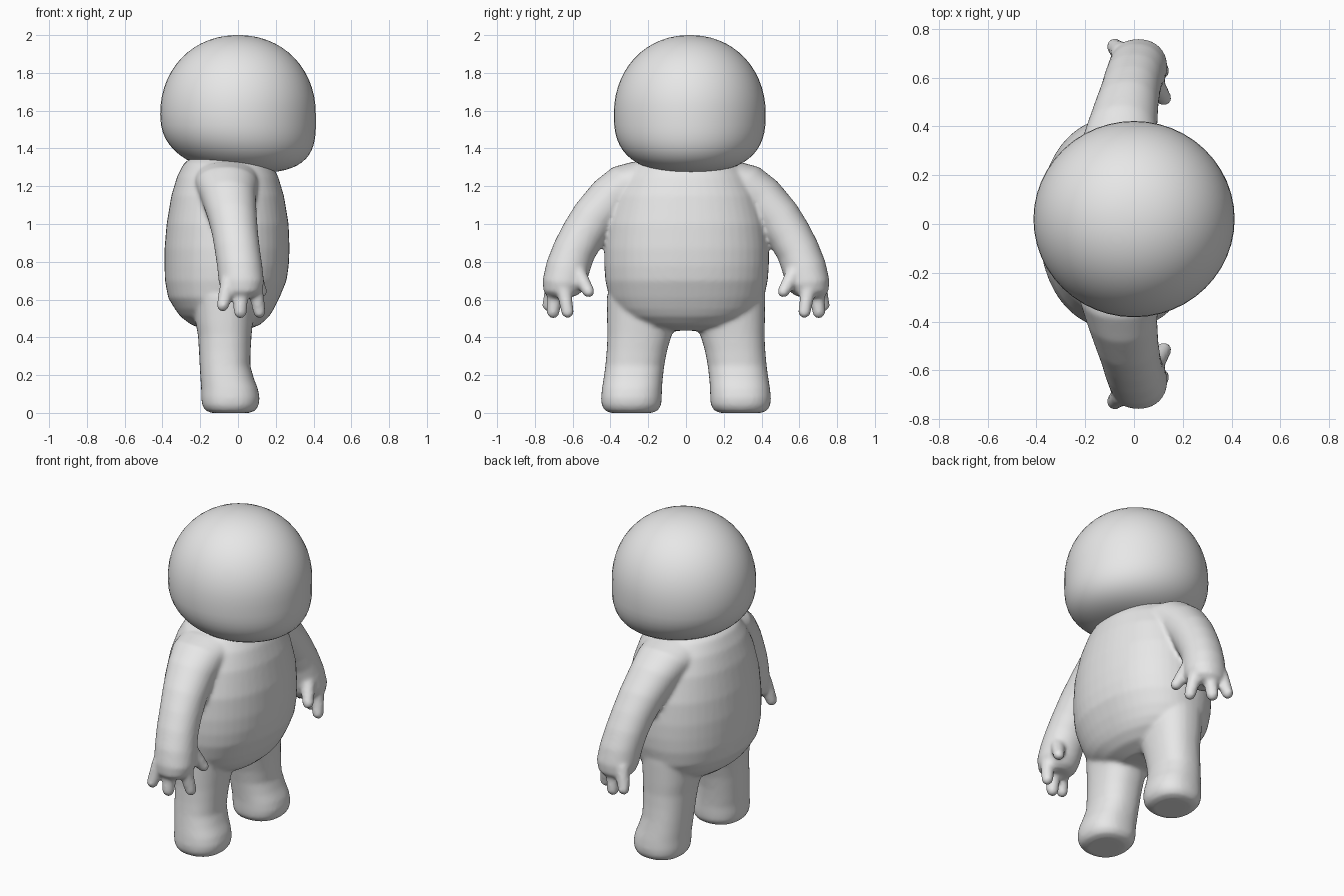
import bpy, bmesh, math
from mathutils import Vector, Matrix

clay = bpy.data.materials.new("grey_clay")
clay.diffuse_color = (0.8, 0.8, 0.8, 1)


def loft(bm, rings, n=32, power=2.0):
    """Skin closed rings: (centre, x radius, side radius, tilt about x)."""
    loops = []
    for c, rx, ry, tilt in rings:
        rot = Matrix.Rotation(tilt, 3, 'X')
        loop = []
        for i in range(n):
            a = 2 * math.pi * i / n
            ca, sa = math.cos(a), math.sin(a)
            x = math.copysign(abs(ca) ** (2 / power), ca) * rx
            y = math.copysign(abs(sa) ** (2 / power), sa) * ry
            loop.append(bm.verts.new(Vector(c) + rot @ Vector((x, y, 0))))
        loops.append(loop)
    faces = [bm.faces.new(loops[0]), bm.faces.new(loops[-1][::-1])]
    for a, b in zip(loops, loops[1:]):
        for i in range(n):
            j = (i + 1) % n
            faces.append(bm.faces.new((a[i], b[i], b[j], a[j])))
    bmesh.ops.recalc_face_normals(bm, faces=faces)


def finger(bm, a, b, r0, r1):
    """Round-ended finger from knuckle a to tip centre b."""
    a, b = Vector(a), Vector(b)
    turn = (b - a).to_track_quat('Z', 'Y').to_matrix().to_4x4()
    d = (b - a).length
    geo = bmesh.ops.create_uvsphere(bm, u_segments=16, v_segments=12, radius=1)
    for v in geo['verts']:
        tip = v.co.z > 0.01
        v.co = v.co * (r1 if tip else r0) + Vector((0, 0, d if tip else 0))
        v.co = a + turn @ v.co


def make_object(name, bm):
    me = bpy.data.meshes.new(name)
    for f in bm.faces:
        f.smooth = True
    bm.to_mesh(me)
    bm.free()
    me.materials.append(clay)
    ob = bpy.data.objects.new(name, me)
    bpy.context.collection.objects.link(ob)
    return ob


# Head: round dome above, flatter chin pushed forward (+x)
bm = bmesh.new()
rings = []
steps = 28
for k in range(steps + 1):
    phi = math.pi * (0.012 + 0.976 * k / steps)
    c, s = math.cos(phi), math.sin(phi)
    p = 2.1 if c > 0 else 2.6
    h = math.copysign(abs(c) ** (2 / p), c)
    r = s ** (2 / p)
    z = 1.58 + h * (0.42 if h > 0 else 0.31)
    shift = 0.07 * h * h if h < 0 else 0
    rings.append(((shift, 0.02, z), 0.412 * r, 0.402 * r, 0))
loft(bm, rings, 48)
make_object("head", bm)

# Body: torso, legs, arms and fingers fused into one soft skin
bm = bmesh.new()
torso = [  # z, centre x, x radius, y radius
    (0.435, -0.06, 0.09, 0.13), (0.465, -0.065, 0.18, 0.26),
    (0.51, -0.07, 0.235, 0.34), (0.55, -0.072, 0.262, 0.38),
    (0.61, -0.075, 0.295, 0.41), (0.70, -0.065, 0.322, 0.43),
    (0.78, -0.06, 0.329, 0.436), (0.87, -0.058, 0.331, 0.436),
    (1.0, -0.055, 0.323, 0.425), (1.15, -0.055, 0.298, 0.385),
    (1.25, -0.055, 0.268, 0.335), (1.32, -0.055, 0.232, 0.28),
    (1.37, -0.055, 0.17, 0.19)]
loft(bm, [((x, 0.003, z), rx, ry, 0) for z, x, rx, ry in torso], 48, 2.2)

leg = [  # z, x, y, x radius, y radius
    (0.0, -0.04, 0.29, 0.10, 0.11), (0.012, -0.04, 0.29, 0.132, 0.14),
    (0.04, -0.04, 0.289, 0.15, 0.158), (0.08, -0.04, 0.289, 0.155, 0.161),
    (0.13, -0.045, 0.286, 0.15, 0.159), (0.18, -0.057, 0.28, 0.142, 0.157),
    (0.25, -0.069, 0.271, 0.134, 0.156), (0.33, -0.07, 0.26, 0.137, 0.16),
    (0.41, -0.07, 0.246, 0.142, 0.17), (0.48, -0.073, 0.232, 0.152, 0.186),
    (0.62, -0.075, 0.22, 0.165, 0.20)]
arm = [  # x, y, z, x radius, in-plane radius, angle of travel below horizontal
    (-0.06, 0.20, 1.225, 0.18, 0.13, 35), (-0.06, 0.30, 1.205, 0.165, 0.13, 42),
    (-0.05, 0.39, 1.14, 0.145, 0.127, 48), (-0.03, 0.485, 1.035, 0.13, 0.121, 54),
    (-0.015, 0.545, 0.945, 0.122, 0.117, 60), (-0.003, 0.592, 0.86, 0.12, 0.114, 66),
    (0.01, 0.625, 0.77, 0.12, 0.117, 75), (0.018, 0.645, 0.69, 0.12, 0.115, 83),
    (0.018, 0.655, 0.64, 0.105, 0.10, 88), (0.018, 0.66, 0.615, 0.07, 0.07, 90)]
fingers = [  # knuckle, tip, radii
    ((0.09, 0.65, 0.67), (0.113, 0.627, 0.535), 0.042, 0.034),
    ((0.015, 0.69, 0.67), (0.012, 0.703, 0.535), 0.044, 0.036),
    ((-0.05, 0.70, 0.69), (-0.08, 0.728, 0.57), 0.044, 0.034),
    ((0.08, 0.575, 0.745), (0.122, 0.516, 0.642), 0.045, 0.033)]
for side in (-1, 1):
    loft(bm, [((x, side * y, z), rx, ry, 0) for z, x, y, rx, ry in leg], 32, 2.3)
    loft(bm, [((x, side * y, z), rx, rn, side * math.radians(90 - a))
              for x, y, z, rx, rn, a in arm], 32, 2.1)
    for (ax, ay, az), (bx, by, bz), r0, r1 in fingers:
        finger(bm, (ax, side * ay, az), (bx, side * by, bz), r0, r1)
body = make_object("body", bm)

fuse = body.modifiers.new("fuse", 'REMESH')
fuse.mode = 'VOXEL'
fuse.voxel_size = 0.0115
fuse.use_smooth_shade = True
soften = body.modifiers.new("soften", 'SMOOTH')
soften.factor = 0.5
soften.iterations = 8
